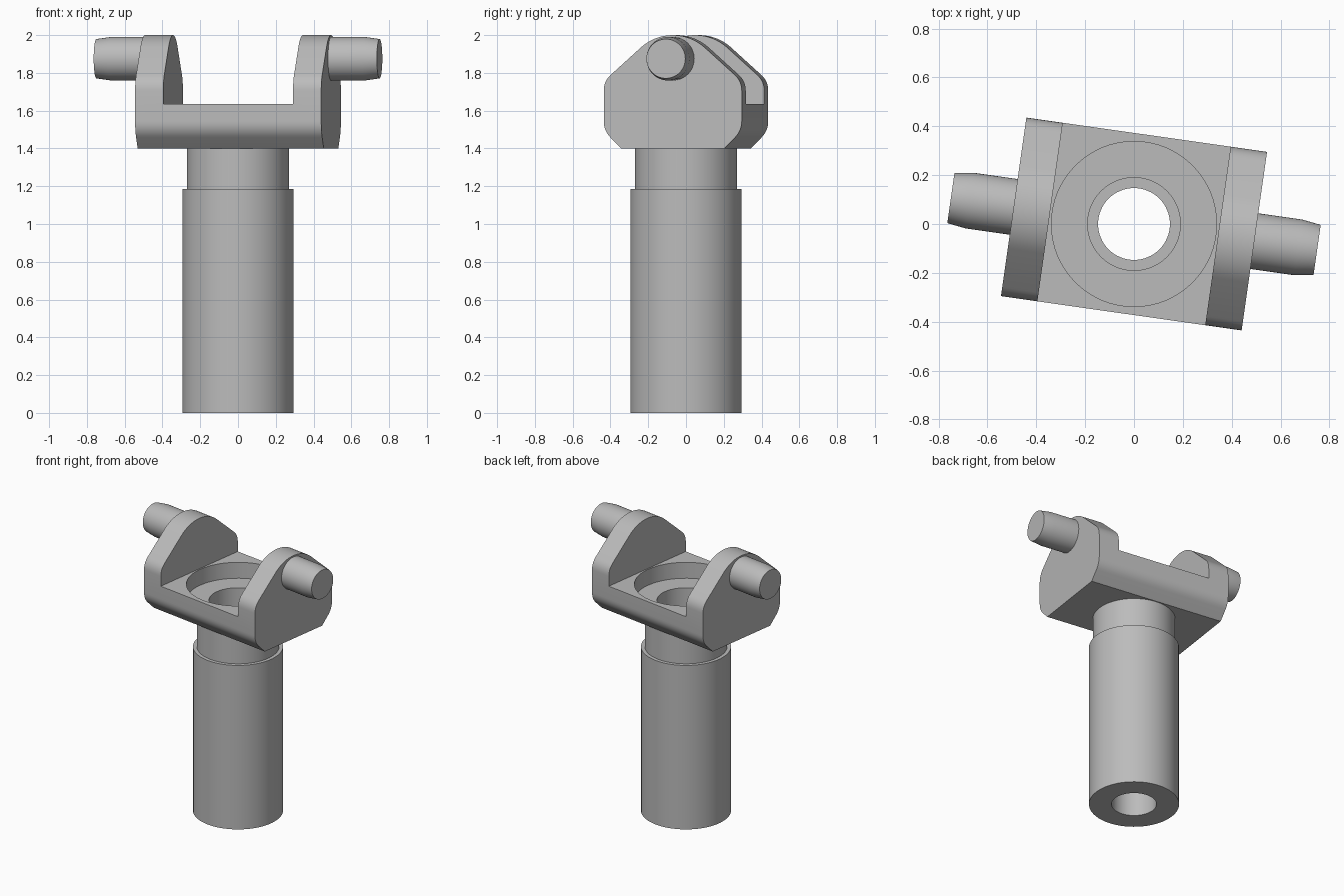
import bpy
import bmesh
from math import sin, cos, tan, pi, radians
from mathutils import Matrix, Vector

cube = bpy.data.objects.get("Cube")
if cube:
    bpy.data.objects.remove(cube, do_unlink=True)

grey = bpy.data.materials.new("plain grey")
grey.use_nodes = True
colour = (0.5, 0.5, 0.5, 1)
grey.diffuse_color = colour
grey.node_tree.nodes["Principled BSDF"].inputs["Base Color"].default_value = colour

TURN = Matrix.Rotation(radians(-8.1), 4, "Z")
HALF_LENGTH, HALF_DEPTH, ARM_INNER = 0.4975, 0.369, 0.347
BASE, FLOOR, TOP = 1.4, 1.635, 2.0


def finish(name, bm, matrix=Matrix()):
    bm.transform(matrix)
    bmesh.ops.recalc_face_normals(bm, faces=bm.faces)
    mesh = bpy.data.meshes.new(name)
    bm.to_mesh(mesh)
    bm.free()
    obj = bpy.data.objects.new(name, mesh)
    bpy.context.collection.objects.link(obj)
    mesh.materials.append(grey)
    return obj


def lathe(name, profile, matrix=Matrix(), sides=64):
    """Closed solid turned about z from (radius, height) points."""
    bm = bmesh.new()
    rings = [[bm.verts.new((r * cos(2 * pi * i / sides), r * sin(2 * pi * i / sides), z))
              for i in range(sides)] for r, z in profile]
    for low, high in zip(rings, rings[1:]):
        for i in range(sides):
            j = (i + 1) % sides
            bm.faces.new((low[i], low[j], high[j], high[i]))
    bm.faces.new(rings[0])
    bm.faces.new(rings[-1])
    return finish(name, bm, matrix)


def rounded(before, corner, after, cut, steps=6):
    """Curve that replaces a sharp profile corner."""
    b, c, a = Vector(before), Vector(corner), Vector(after)
    p, q = c + (b - c).normalized() * cut, c + (a - c).normalized() * cut
    return [tuple(p * (1 - t) ** 2 + c * 2 * t * (1 - t) + q * t * t)
            for t in (i / steps for i in range(steps + 1))]


def combine(target, tool, operation):
    mod = target.modifiers.new(operation, "BOOLEAN")
    mod.operation, mod.object, mod.solver = operation, tool, "EXACT"
    select(target)
    bpy.ops.object.modifier_apply(modifier=mod.name)
    bpy.data.objects.remove(tool, do_unlink=True)


def select(obj):
    bpy.ops.object.select_all(action="DESELECT")
    obj.select_set(True)
    bpy.context.view_layer.objects.active = obj


# Yoke side profile: chamfered foot, shoulder, sloping flank and round crown
slope, crown = radians(42), 0.255
flank = (crown * sin(slope), TOP - crown + crown * cos(slope))
foot = (0.275, BASE)
heel = (HALF_DEPTH, BASE + HALF_DEPTH - foot[0])
shoulder = (HALF_DEPTH, flank[1] - (HALF_DEPTH - flank[0]) * tan(slope))
half = [foot] + rounded(foot, heel, shoulder, 0.05) + rounded(heel, shoulder, flank, 0.05)
half += [(crown * sin(slope * k / 8), TOP - crown + crown * cos(slope * k / 8))
         for k in range(8, 0, -1)]
outline = half + [(0, TOP)] + [(-y, z) for y, z in reversed(half)]

bm = bmesh.new()
side = bm.faces.new([bm.verts.new((-HALF_LENGTH, y, z)) for y, z in outline])
extruded = bmesh.ops.extrude_face_region(bm, geom=[side])
bmesh.ops.translate(bm, vec=(2 * HALF_LENGTH, 0, 0),
                    verts=[v for v in extruded["geom"] if isinstance(v, bmesh.types.BMVert)])
body = finish("yoke_and_stem", bm, TURN)

# Gap between the two arms
bm = bmesh.new()
bmesh.ops.create_cube(bm, size=1, matrix=Matrix.Translation((0, 0, FLOOR + 0.5))
                      @ Matrix.Diagonal((2 * ARM_INNER, 2, 1, 1)))
combine(body, finish("gap_cutter", bm, TURN), "DIFFERENCE")

# Stepped stem
combine(body, lathe("stem", [(0.295, 0), (0.295, 1.185), (0.27, 1.185), (0.27, 1.45)]), "UNION")

# Stepped bore with a wide recess in the yoke floor
bore = [(0.147, -0.1), (0.147, 1.185), (0.19, 1.185), (0.19, 1.52), (0.338, 1.52), (0.338, 1.8)]
combine(body, lathe("bore_cutter", bore), "DIFFERENCE")

# Trunnion pins with tapered ends
pins = []
for name, sign in (("left_pin", 1), ("right_pin", -1)):
    place = TURN @ Matrix.Translation((0, 0, 1.875)) @ Matrix.Rotation(sign * pi / 2, 4, "Y")
    pins.append(lathe(name, [(0.115, 0.44), (0.115, 0.68), (0.104, 0.757)], place, 48))

for obj in [body] + pins:
    select(obj)
    bpy.ops.object.shade_smooth_by_angle(angle=radians(30))
